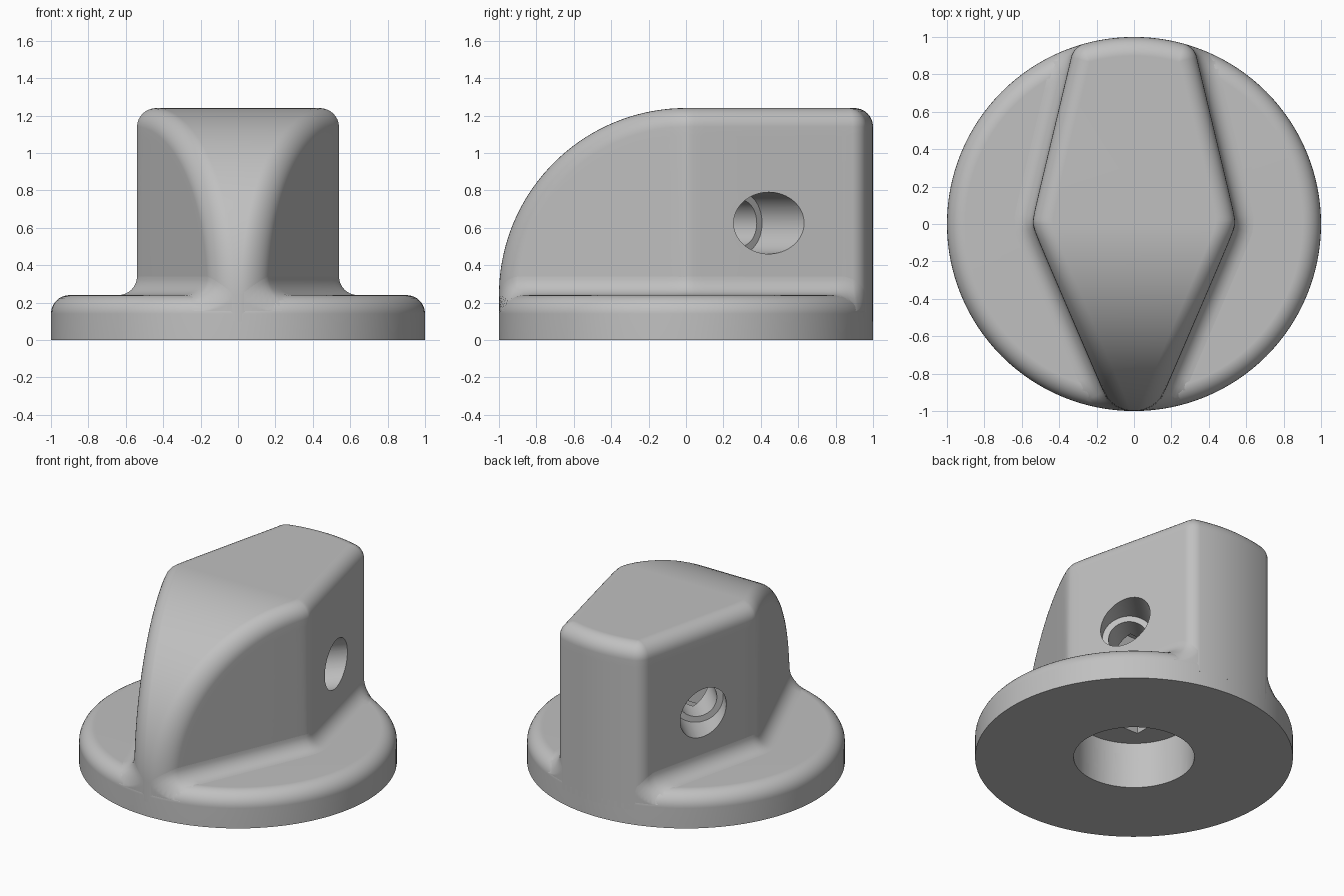
import bpy, bmesh, math
from mathutils import Matrix, Vector

if "Cube" in bpy.data.objects:
    bpy.data.objects.remove(bpy.data.objects["Cube"])

R = 0.1                      # edge and fillet radius
DECK = 0.24                  # top of the base flange
SUNK = 0.1                   # how low the grip reaches into the flange
ARC = [k / 8 * math.pi / 2 for k in range(9)]

grey = bpy.data.materials.new("light_grey")
grey.use_nodes = True
grey.diffuse_color = (0.53, 0.53, 0.53, 1)
grey.node_tree.nodes["Principled BSDF"].inputs["Base Color"].default_value = grey.diffuse_color


def make(name, bm):
    bmesh.ops.recalc_face_normals(bm, faces=bm.faces)
    mesh = bpy.data.meshes.new(name)
    bm.to_mesh(mesh)
    bm.free()
    mesh.materials.append(grey)
    ob = bpy.data.objects.new(name, mesh)
    bpy.context.collection.objects.link(ob)
    return ob


def activate(ob):
    bpy.ops.object.select_all(action="DESELECT")
    ob.select_set(True)
    bpy.context.view_layer.objects.active = ob


class Builder:
    """Shares vertices by position and adds faces with their mirror image."""

    def __init__(self):
        self.bm, self.known = bmesh.new(), {}

    def vert(self, p):
        key = tuple(round(c, 5) + 0.0 for c in p)
        if key not in self.known:
            self.known[key] = self.bm.verts.new(key)
        return self.known[key]

    def face(self, points):
        vs = list(dict.fromkeys(self.vert(p) for p in points))
        if len(vs) > 2 and not self.bm.faces.get(vs):
            self.bm.faces.new(vs)

    def pair(self, points):
        self.face(points)
        self.face([flip(p) for p in reversed(points)])


def flip(p):
    return (-p[0], p[1], p[2])


def half_width(y):
    return 0.55 + 0.095 * y - 0.335 * math.hypot(y, 0.03)


def inset(r):
    return R - math.sqrt(max(0, R * R - (r - 0.9) ** 2)) if r > 0.9 else 0


# Distances from the grip centre, dense in the rounded edge
levels = [0, 0.02, 0.05] + [k / 10 for k in range(1, 9)] + [0.85] + [0.9 + R * math.sin(a) for a in ARC]

# Plan outline of the rear half: position and inward direction
rear = [(half_width(y), y, 1.05, 0) for y in
        (0.02, 0.04, 0.07, 0.1, 0.2, 0.35, 0.5, 0.6, 0.7, 0.75, 0.8, 0.85)]
corner_x, corner_y = 0.239, 0.868
start, end = math.radians(13.5), math.atan2(corner_y, corner_x)
for k in range(9):
    a = start + (end - start) * k / 8
    c, s = math.cos(a), math.sin(a)
    rear.append((corner_x + R * c, corner_y + R * s, c, s))
corner_end = len(rear)
for k in range(1, 7):
    a = end + (math.pi / 2 - end) * k / 6
    rear.append((math.cos(a), math.sin(a), math.cos(a), math.sin(a)))

# Grip: fan sections over the curved front, then upright sections to the rear
hub = (half_width(0), 0, SUNK)
foot = [(half_width(-r) - 1.05 * inset(r), -r, SUNK) for r in levels]
front = [[hub] + foot]
STEPS = 36
for k in range(STEPS + 1):
    t = math.pi / 2 * k / STEPS
    c, s = math.cos(t), math.sin(t)
    front.append([hub] + [(half_width(-r * c) - 1.05 * inset(r), -r * c, DECK + r * s) for r in levels])
back = [[(x, y, SUNK)] + [(x - nx * inset(r), y - ny * inset(r), DECK + r) for r in levels]
        for x, y, nx, ny in rear]

b = Builder()
sections = front + back
for p, q in zip(sections, sections[1:]):
    for j in range(len(p) - 1):
        b.pair([p[j], q[j], q[j + 1], p[j + 1]])
for p, q in zip(front, front[1:]):
    b.face([p[-1], q[-1], flip(q[-1]), flip(p[-1])])
top = [s[-1] for s in [front[-1]] + back]
b.face(top + [flip(p) for p in reversed(top)])
bottom = foot[::-1] + [s[0] for s in back]
b.face(bottom + [flip(p) for p in reversed(bottom)])
grip = make("grip", b.bm)

# Base flange: lathed disc with a rounded upper rim
bm = bmesh.new()
profile = [(0, 0), (1, 0)] + [(0.9 + R * math.cos(a), DECK - R + R * math.sin(a)) for a in ARC] + [(0, DECK)]
vs = [bm.verts.new((x, 0, z)) for x, z in profile]
edges = [bm.edges.new(e) for e in zip(vs, vs[1:])]
bmesh.ops.spin(bm, geom=vs + edges, cent=(0, 0, 0), axis=(0, 0, 1), angle=math.tau, steps=128)
bmesh.ops.remove_doubles(bm, verts=bm.verts, dist=0.0001)
flange = make("base_flange", bm)

# Fillet between the grip sides and the flange, following the flange rim
outline = [Vector(p[:2]) for p in foot[::-1]] + [Vector(p[:2]) for p in rear[:corner_end]]
rows = []
for i, p in enumerate(outline):
    along = outline[min(i + 1, len(outline) - 1)] - outline[max(i - 1, 0)]
    out = Vector((along.y, -along.x)).normalized()
    row = []
    for a in ARC:
        q = p + out * (R - R * math.sin(a))
        if q.length > 0.999:
            q = q * (0.999 / q.length)
        deck = DECK - inset(q.length)
        row.append((q.x, q.y, deck + R - R * math.cos(a)))
    rows.append(row)
b = Builder()
for p, q in zip(rows, rows[1:]):
    for j in range(len(p) - 1):
        b.pair([p[j], q[j], q[j + 1], p[j + 1]])
fillet = make("grip_fillet", b.bm)


# Cutters for the bore, the square shaft socket and the stepped screw holes
def rod(radius, low, high, matrix=Matrix(), sides=96):
    bm = bmesh.new()
    bmesh.ops.create_cone(bm, cap_ends=True, segments=sides, radius1=radius, radius2=radius,
                          depth=high - low, matrix=matrix @ Matrix.Translation((0, 0, (low + high) / 2)))
    return make("cutter", bm)


def cut(target, cutter):
    activate(target)
    mod = target.modifiers.new("cut", "BOOLEAN")
    mod.operation, mod.solver, mod.object = "DIFFERENCE", "EXACT", cutter
    bpy.ops.object.modifier_apply(modifier=mod.name)


bore = rod(0.38, -0.2, 0.32)
cut(flange, bore)
cut(grip, bore)
cutters = [bore, rod(0.255, 0.2, 1.0, Matrix.Rotation(math.pi / 4, 4, "Z"), 4)]
# the socket corners must point along the diagonals, towards the screws
corner = cutters[1].data.vertices[0].co
if min(abs(corner.x), abs(corner.y)) < 0.05:
    cutters[1].data.transform(Matrix.Rotation(math.pi / 4, 4, "Z"))
for side in (-1, 1):
    aim = Vector((side, 1, 0)).to_track_quat("Z", "Y").to_matrix().to_4x4()
    aim = Matrix.Translation((0, 0, 0.625)) @ aim
    cutters += [rod(0.165, 0.41, 1.3, aim, 64), rod(0.125, 0.1, 0.5, aim, 64)]
for cutter in cutters[1:]:
    cut(grip, cutter)
for cutter in cutters:
    bpy.data.objects.remove(cutter)

# Smooth shading with crisp hole edges
for ob in (grip, flange, fillet):
    activate(ob)
    bpy.ops.object.shade_smooth_by_angle(angle=math.radians(32))
    mod = ob.modifiers.new("weighted_normals", "WEIGHTED_NORMAL")
    mod.keep_sharp = True
